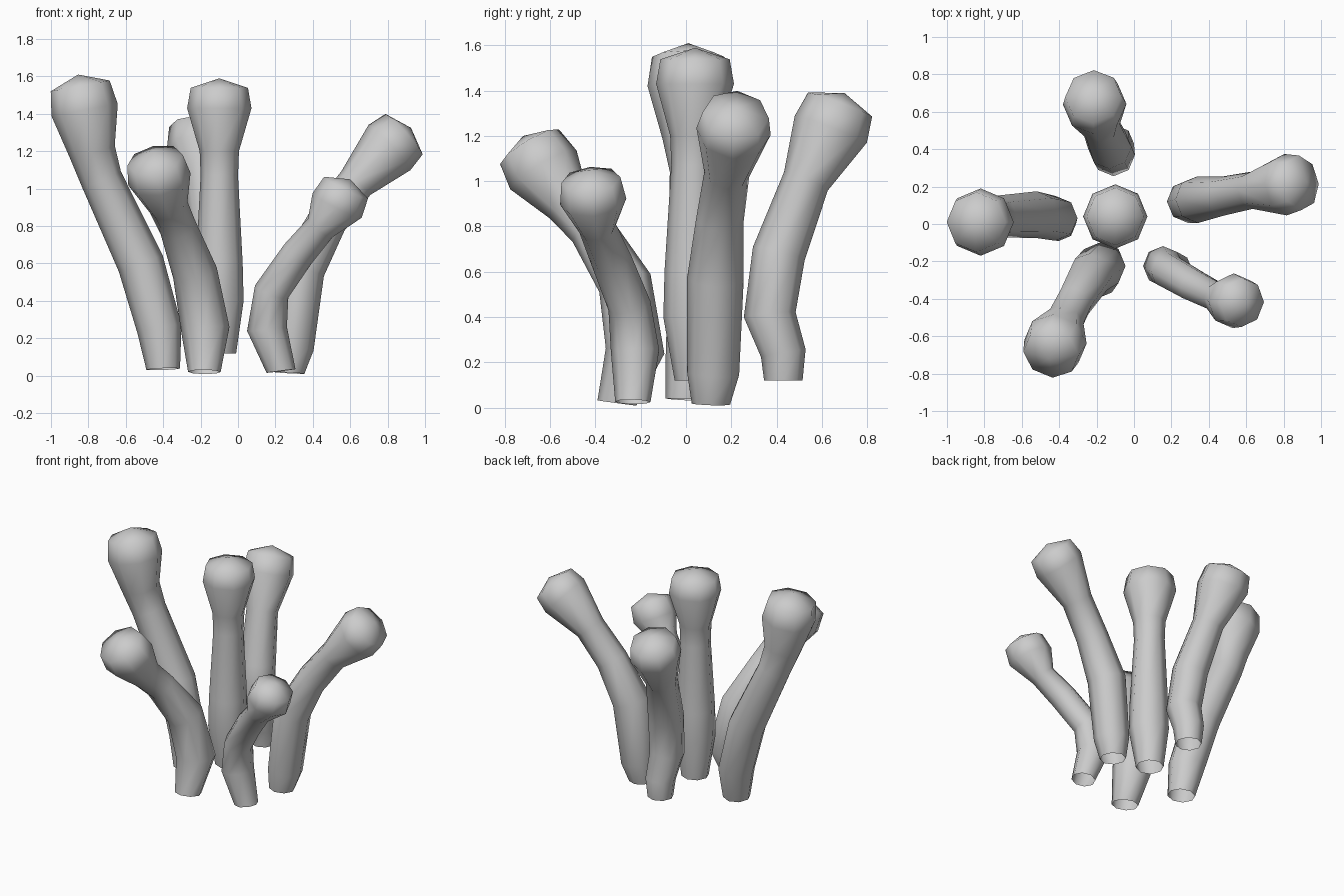
import bpy, bmesh, math
from mathutils import Vector

if "Cube" in bpy.data.objects:
    bpy.data.objects.remove(bpy.data.objects["Cube"])

SIDES = 8


def stalk(name, stem, head, head_r, tip):
    """Open-ended octagonal tube along stem (x, y, z, radius), ending in a domed head."""
    pts = [Vector(p[:3]) for p in stem]
    radii = [p[3] for p in stem]
    head, tip = Vector(head), Vector(tip)
    pts += [head, head.lerp(tip, 0.68)]
    radii += [head_r, head_r * 0.89]

    bm = bmesh.new()
    rings = []
    for i, (p, r) in enumerate(zip(pts, radii)):
        # each ring is square to the local path direction
        if i == 0:
            d = Vector((0, 0, 1)).lerp((pts[1] - p).normalized(), 0.4)
        elif i >= len(stem):
            d = tip - head
        else:
            d = (pts[i + 1] - p).normalized() + (p - pts[i - 1]).normalized()
        q = Vector((0, 0, 1)).rotation_difference(d)
        ring = []
        for k in range(SIDES):
            a = math.tau * k / SIDES
            ring.append(bm.verts.new(p + q @ Vector((r * math.cos(a), r * math.sin(a), 0))))
        rings.append(ring)
    for lo, hi in zip(rings, rings[1:]):
        for k in range(SIDES):
            n = (k + 1) % SIDES
            bm.faces.new((lo[k], lo[n], hi[n], hi[k]))
    # shallow dome
    top = bm.verts.new(tip)
    for k in range(SIDES):
        bm.faces.new((rings[-1][k], rings[-1][(k + 1) % SIDES], top))
    for f in bm.faces:
        f.smooth = True
    me = bpy.data.meshes.new(name)
    bm.to_mesh(me)
    bm.free()
    bpy.context.collection.objects.link(bpy.data.objects.new(name, me))


# tall stalk leaning left
stalk("left_stalk",
      [(-.40, 0, .035, .09), (-.42, .03, .25, .12), (-.52, .05, .60, .125),
       (-.73, .04, 1.05, .112), (-.78, .02, 1.20, .125)],
      (-.82, .01, 1.42), .18, (-.855, .01, 1.61))

# upright stalk in the middle
stalk("centre_stalk",
      [(-.10, .04, .12, .09), (-.10, .03, .40, .13), (-.10, .03, .60, .125),
       (-.10, .035, 1.07, .10), (-.10, .035, 1.20, .105)],
      (-.10, .04, 1.43), .172, (-.10, .04, 1.59))

# stalk leaning to the back
stalk("back_stalk",
      [(-.10, .43, .12, .085), (-.10, .43, .24, .10), (-.11, .37, .41, .115),
       (-.13, .41, .68, .118), (-.18, .53, 1.00, .105)],
      (-.21, .64, 1.23), .17, (-.22, .70, 1.39))

# stalk leaning right
stalk("right_stalk",
      [(.27, .11, .015, .085), (.29, .12, .15, .115), (.34, .13, .57, .125),
       (.48, .15, .83, .105), (.63, .18, 1.03, .10)],
      (.81, .21, 1.22), .165, (.925, .225, 1.325))

# short stalk at the front right
stalk("short_front_stalk",
      [(.23, -.235, .025, .078), (.155, -.225, .25, .107), (.18, -.25, .45, .095),
       (.32, -.33, .65, .09), (.44, -.39, .79, .083)],
      (.53, -.41, .91), .147, (.60, -.425, 1.05))

# stalk at the front left
stalk("front_left_stalk",
      [(-.18, -.305, .02, .087), (-.175, -.225, .25, .13), (-.23, -.27, .55, .12),
       (-.32, -.42, .79, .10), (-.37, -.52, .90, .105)],
      (-.42, -.63, 1.05), .17, (-.455, -.72, 1.20))
